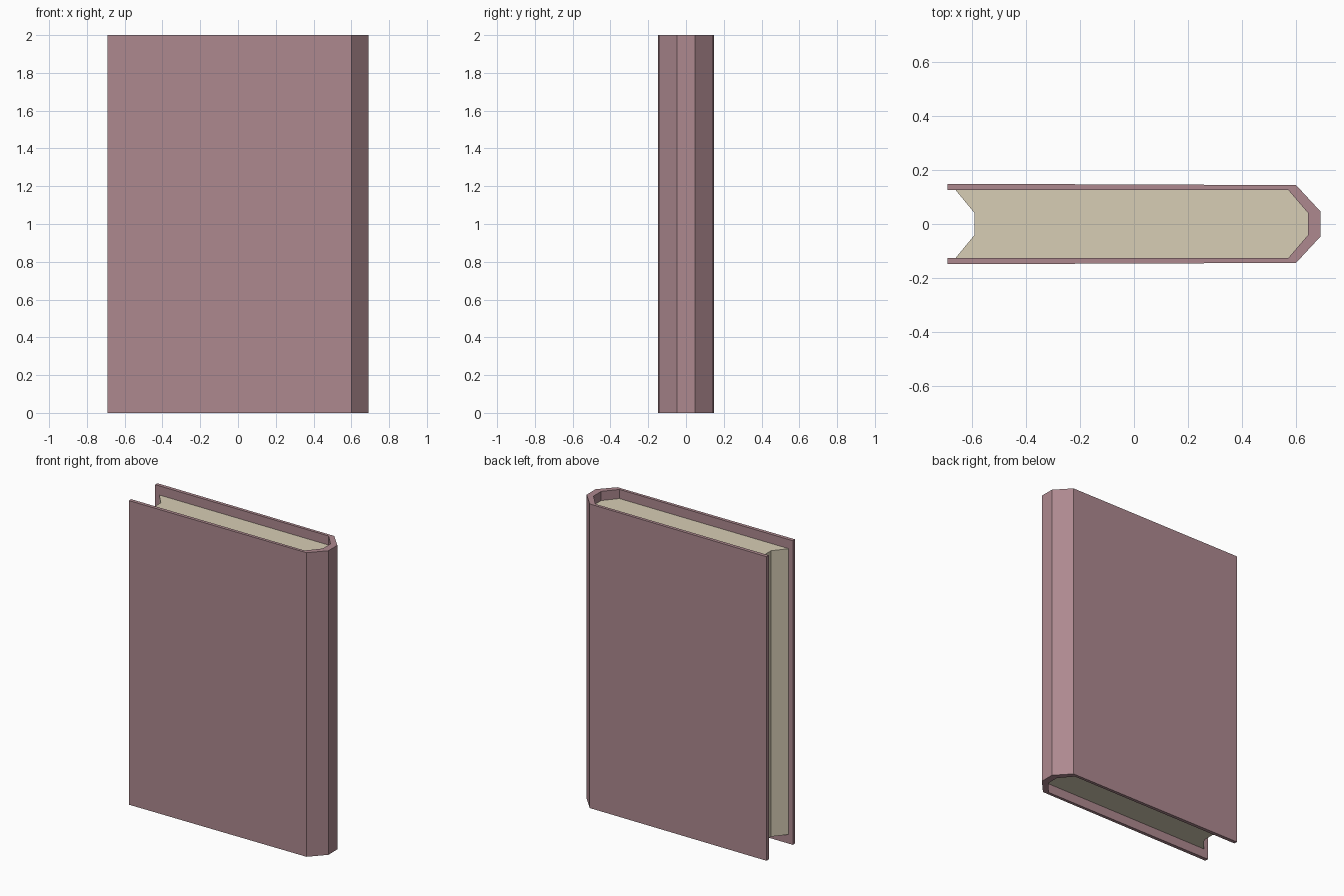
import bpy, bmesh

if "Cube" in bpy.data.objects:
    bpy.data.objects.remove(bpy.data.objects["Cube"])


def material(name, rgb):
    m = bpy.data.materials.new(name)
    m.diffuse_color = (*rgb, 1)
    m.use_nodes = True
    m.node_tree.nodes["Principled BSDF"].inputs["Base Color"].default_value = m.diffuse_color
    return m


def mirrored(half):
    """Complete a half outline (y > 0) with its mirror image."""
    return half + [(x, -y) for x, y in reversed(half)]


def extrude_outline(name, outline, z0, z1, mat):
    """Extrude a closed x/y outline from z0 up to z1."""
    bm = bmesh.new()
    face = bm.faces.new([bm.verts.new((x, y, z0)) for x, y in outline])
    res = bmesh.ops.extrude_face_region(bm, geom=[face])
    top = [v for v in res["geom"] if isinstance(v, bmesh.types.BMVert)]
    bmesh.ops.translate(bm, verts=top, vec=(0, 0, z1 - z0))
    bmesh.ops.recalc_face_normals(bm, faces=bm.faces)
    mesh = bpy.data.meshes.new(name)
    bm.to_mesh(mesh)
    bm.free()
    mesh.materials.append(mat)
    obj = bpy.data.objects.new(name, mesh)
    bpy.context.collection.objects.link(obj)


cover_mat = material("dusty rose cover", (0.42, 0.25, 0.275))
page_mat = material("cream paper", (0.68, 0.61, 0.46))

# Cover: two boards joined by a three-sided spine
outer = [(-0.69, 0.149), (0.60, 0.144), (0.69, 0.047)]
inner = [(-0.69, 0.125), (0.572, 0.125), (0.645, 0.04)]
outline = mirrored(outer) + list(reversed(mirrored(inner)))
extrude_outline("cover", outline, 0, 2, cover_mat)

# Page block: recessed at top and bottom, hollowed fore edge
pages = [(-0.59, 0.04), (-0.66, 0.125), (0.572, 0.125), (0.645, 0.04)]
extrude_outline("pages", mirrored(pages), 0.06, 1.94, page_mat)
